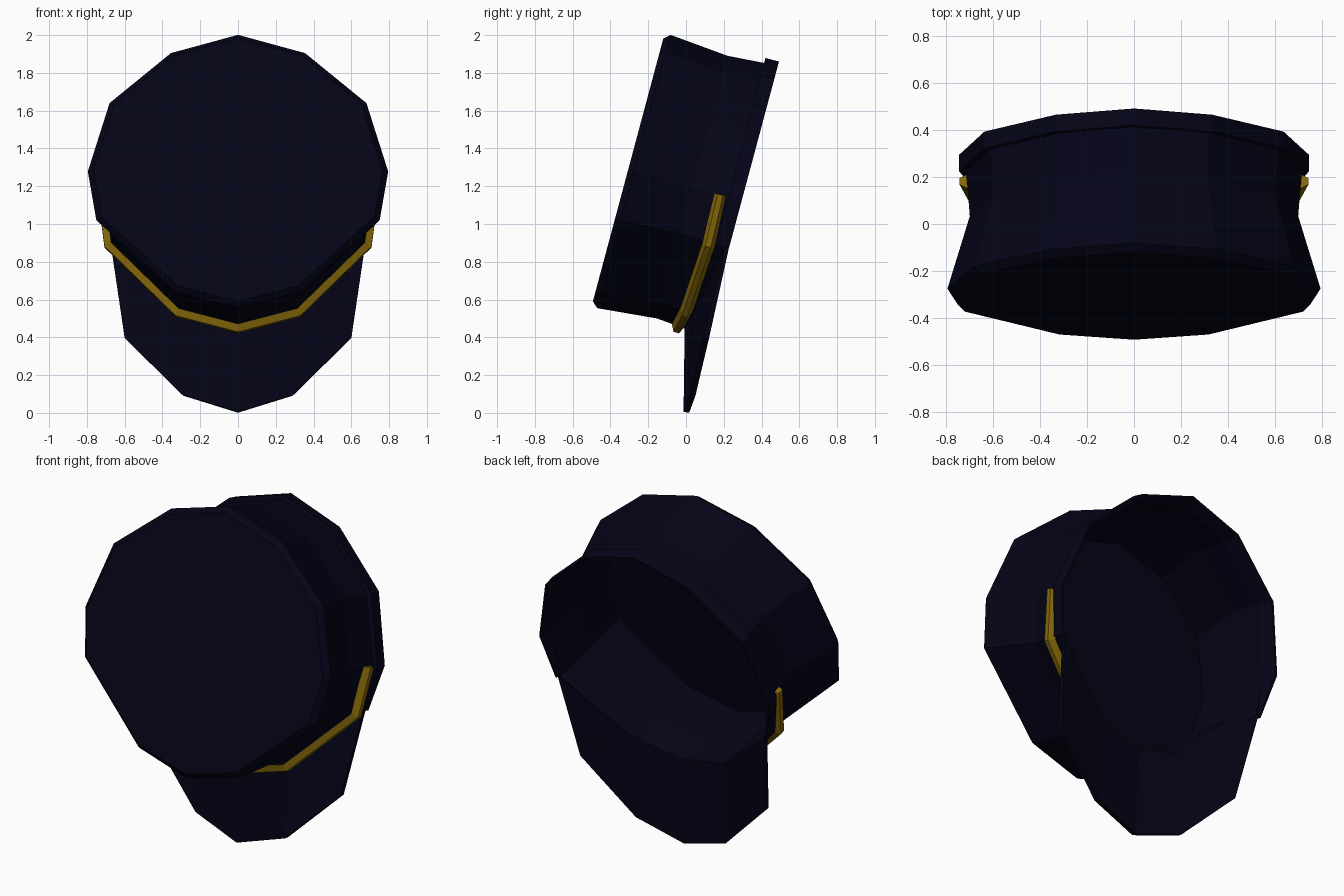
import bpy, bmesh, math
from mathutils import Vector

if "Cube" in bpy.data.objects:
    bpy.data.objects.remove(bpy.data.objects["Cube"])

TILT = math.radians(15)
CENTRE = 1.163          # height of the cap axis along the tilted direction

def material(name, rgb):
    m = bpy.data.materials.new(name)
    m.diffuse_color = (*rgb, 1)
    m.use_nodes = True
    m.node_tree.nodes["Principled BSDF"].inputs["Base Color"].default_value = m.diffuse_color
    return m

NAVY = material("navy cloth", (0.0012, 0.0012, 0.009))
GOLD = material("gold braid", (0.24, 0.143, 0.003))

def place(x, u, w):
    """Cap coordinates (x, up along the disc, depth backwards) to world."""
    u += CENTRE
    s, c = math.sin(TILT), math.cos(TILT)
    return Vector((x, u * s + w * c, u * c - w * s))

# Right half of the twelve-sided outline, top to bottom
HALF = [(0, .749), (.355, .649), (.68, .375), (.795, 0), (.75, -.267), (.33, -.66), (0, -.749)]
OUTLINE = HALF + [(-x, u) for x, u in HALF[-2:0:-1]]
# Depth of the opening edge: under the rim at the top, stepping forward above the visor
EDGE = [-.075, -.075, -.075, -.075, -.02, -.09, -.115]
EDGE += EDGE[-2:0:-1]

def ring(sx, su, depth, drop=0):
    ws = depth if isinstance(depth, list) else [depth] * 12
    return [place(x * sx, u * su - drop, w) for (x, u), w in zip(OUTLINE, ws)]

def loft(name, rings, mat):
    """Skin closed rings of points and cap both ends."""
    bm = bmesh.new()
    vs = [[bm.verts.new(p) for p in r] for r in rings]
    n = len(vs[0])
    for a, b in zip(vs, vs[1:]):
        for i in range(n):
            j = (i + 1) % n
            bm.faces.new((a[i], a[j], b[j], b[i]))
    bm.faces.new(vs[0])
    bm.faces.new(vs[-1])
    bmesh.ops.recalc_face_normals(bm, faces=bm.faces)
    me = bpy.data.meshes.new(name)
    bm.to_mesh(me)
    bm.free()
    me.materials.append(mat)
    ob = bpy.data.objects.new(name, me)
    bpy.context.collection.objects.link(ob)
    return ob

# Cap body: flat disc, flared side, then back in through the hollow interior
loft("cap_body", [
    ring(.962, .962, -.629),
    ring(1, 1, -.597),
    ring(.88, .961, -.277),
    ring(.90, .98, EDGE),
    ring(.885, .965, EDGE),
    ring(.865, .935, -.277),
    ring(.91, .86, -.60, .06),
], NAVY)

# Raised rim round the upper part of the opening, bevelled inwards
rim = []
for k in range(-4, 5):
    x, u = OUTLINE[k % 12]
    ou = u * (1.016 if u > 0 else .98)
    sx = .937 if u > -.1 else .915
    rim.append([place(x * sx, ou, -.08), place(x * sx, ou, -.006),
                place(x * (sx - .015), ou * .985, -.006), place(x * .88, u * .96, -.08)])
loft("rim", rim, NAVY)

# Gold braid with bevelled sides, swept round the lower front
HALF_BRAID = [(.72, 0, -.122), (.685, -.275, -.114), (.32, -.65, -.138), (0, -.742, -.159)]
braid = []
for x, u, w in HALF_BRAID + [(-x, u, w) for x, u, w in HALF_BRAID[-2::-1]]:
    a, b = 1.032, .98
    braid.append([place(x * a, u * a, w - .016), place(x * a, u * a, w + .014),
                  place(x * b, u * b, w + .033), place(x * b, u * b, w - .035)])
loft("gold_braid", braid, GOLD)

# Visor: curved plate from the lower opening edge to the pointed front edge,
# its back surface running a little way up over the inner wall
tip = [(.60, .092, .40), (.29, .02, .095), (0, -.013, .005)]
tip += [(-x, y, z) for x, y, z in tip[-2::-1]]
edge = ring(.895, .975, EDGE)[4:9]
lift = [.01, .05, .06, .05, .01]
thick = Vector((0, .03, -.004))
visor = []
for root, t, h in zip(edge, tip, lift):
    t = Vector(t)
    visor.append([root - Vector((0, .008, 0)), t, t + thick,
                  root + Vector((0, .012 + h * .4, h))])
loft("visor", visor, NAVY)
